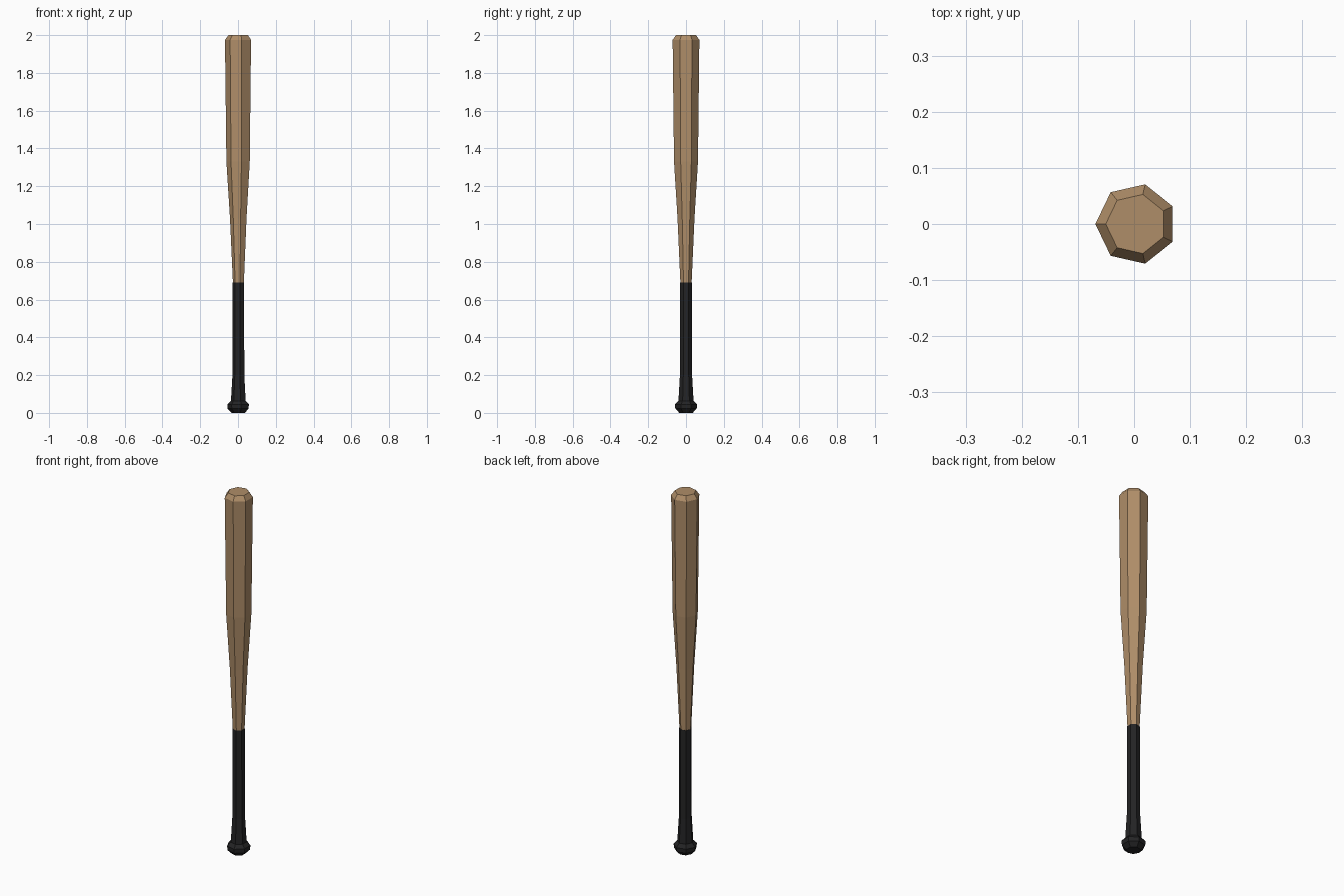
import bpy, math

if "Cube" in bpy.data.objects:
    bpy.data.objects.remove(bpy.data.objects["Cube"])

SIDES = 7
CX = 0.0036  # seven-sided section, shifted so its bounds are centred


def material(name, rgb):
    m = bpy.data.materials.new(name)
    m.diffuse_color = (*rgb, 1)
    m.use_nodes = True
    m.node_tree.nodes["Principled BSDF"].inputs["Base Color"].default_value = m.diffuse_color
    return m


def lathe(name, profile, mat):
    """Flat-faced seven-sided solid from (radius, height) rings."""
    verts = [(CX + r * math.cos(math.pi + math.tau * i / SIDES),
              r * math.sin(math.pi + math.tau * i / SIDES), z)
             for r, z in profile for i in range(SIDES)]
    faces = [(k * SIDES + i, k * SIDES + (i + 1) % SIDES,
              (k + 1) * SIDES + (i + 1) % SIDES, (k + 1) * SIDES + i)
             for k in range(len(profile) - 1) for i in range(SIDES)]
    faces.append(tuple(reversed(range(SIDES))))
    faces.append(tuple(range(len(verts) - SIDES, len(verts))))
    mesh = bpy.data.meshes.new(name)
    mesh.from_pydata(verts, [], faces)
    mesh.materials.append(mat)
    ob = bpy.data.objects.new(name, mesh)
    bpy.context.collection.objects.link(ob)
    return ob


wood = material("light wood", (0.43, 0.27, 0.14))
black = material("black grip", (0.017, 0.017, 0.018))

# Wooden barrel tapering down to the handle
lathe("barrel", [(0.0305, 0.69), (0.046, 1.03), (0.065, 1.33),
                 (0.0725, 1.975), (0.054, 2.0)], wood)

# Wrapped handle, flaring out above the knob
lathe("grip", [(0.041, 0.05), (0.041, 0.065), (0.033, 0.2), (0.032, 0.69)], black)

# Rounded end knob
lathe("knob", [(0.036, 0.0), (0.058, 0.022), (0.060, 0.045), (0.042, 0.064)], black)
